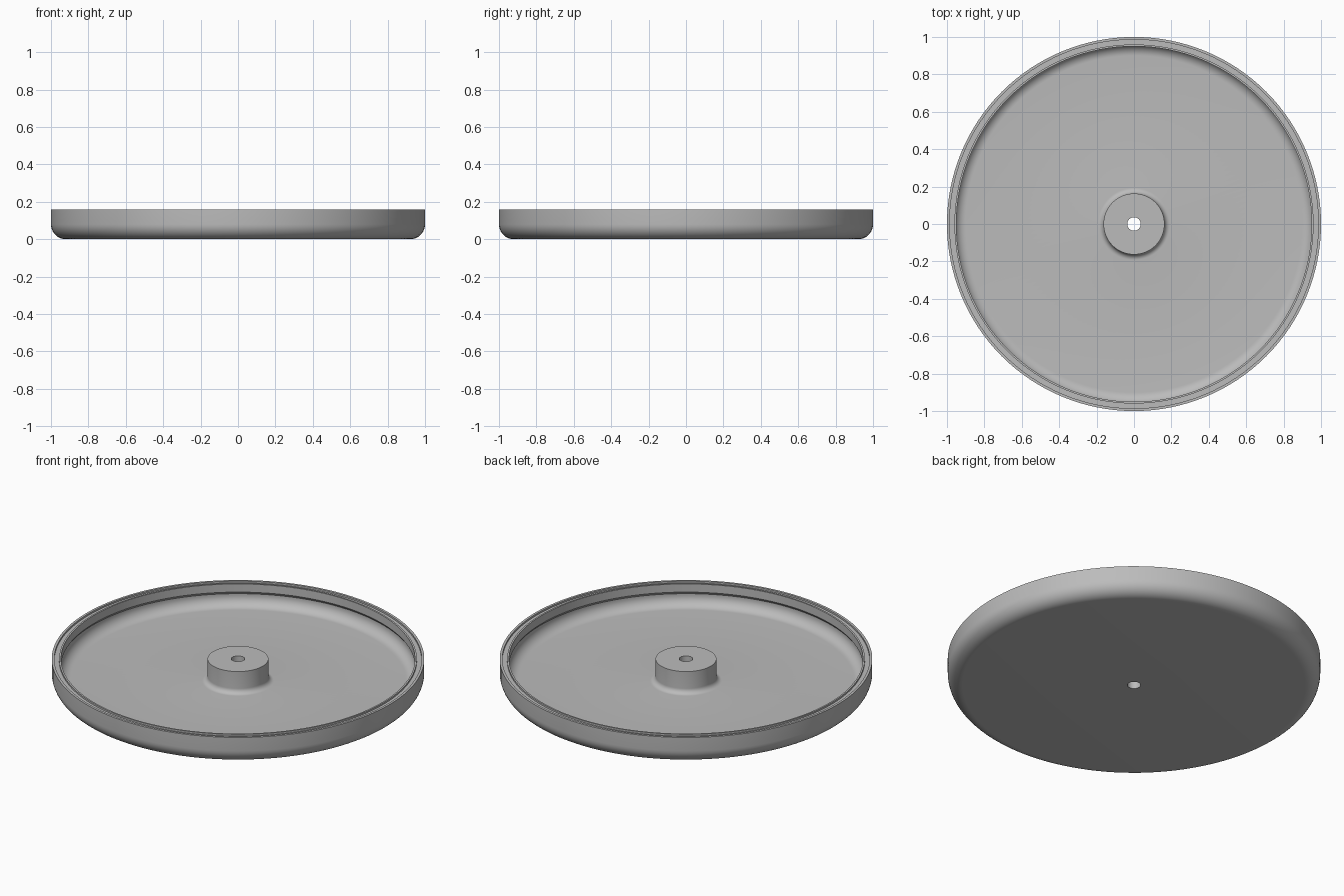
import bpy, bmesh, math

cube = bpy.data.objects.get("Cube")
if cube:
    bpy.data.objects.remove(cube, do_unlink=True)

SEGMENTS = 128


def arc(cx, cz, radius, start, end, steps=10):
    """Points along a fillet in the radius/height plane, angles in degrees."""
    pts = []
    for i in range(steps + 1):
        a = math.radians(start + (end - start) * i / steps)
        pts.append((cx + radius * math.cos(a), cz + radius * math.sin(a)))
    return pts


def lathe(name, profile, material):
    """Turn a closed profile around the z axis."""
    bm = bmesh.new()
    verts = [bm.verts.new((r, 0, z)) for r, z in profile]
    edges = [bm.edges.new((v, verts[(i + 1) % len(verts)])) for i, v in enumerate(verts)]
    bmesh.ops.spin(bm, geom=verts + edges, axis=(0, 0, 1), cent=(0, 0, 0),
                   angle=math.tau, steps=SEGMENTS, use_merge=True)
    bmesh.ops.remove_doubles(bm, verts=bm.verts, dist=1e-5)
    bmesh.ops.recalc_face_normals(bm, faces=bm.faces)
    mesh = bpy.data.meshes.new(name)
    bm.to_mesh(mesh)
    bm.free()
    mesh.materials.append(material)
    obj = bpy.data.objects.new(name, mesh)
    bpy.context.collection.objects.link(obj)
    bpy.ops.object.select_all(action='DESELECT')
    obj.select_set(True)
    bpy.context.view_layer.objects.active = obj
    bpy.ops.object.shade_smooth_by_angle(angle=math.radians(30))
    return obj


# Plain grey material
grey = bpy.data.materials.new("grey")
grey.use_nodes = True
colour = (0.5, 0.5, 0.5, 1)
grey.diffuse_color = colour
grey.node_tree.nodes["Principled BSDF"].inputs["Base Color"].default_value = colour

top, floor, bore, hub = 0.16, 0.03, 0.036, 0.163

# Underside and rounded outer wall
profile = [(bore, 0)] + arc(0.92, 0.08, 0.08, -90, 0)
# Rim with a shallow groove and an inner lip
profile += [(1, top), (0.986, top), (0.986, top - 0.01), (0.96, top - 0.01),
            (0.96, top), (0.95, top), (0.95, 0.112), (0.96, 0.098)]
# Inner fillet down to the floor, then up around the hub
profile += arc(0.9, floor + 0.06, 0.06, 0, -90)
profile += arc(hub + 0.03, floor + 0.03, 0.03, 270, 180, 8)
profile += [(hub, top), (bore, top)]

lathe("round_tray_with_hub", profile, grey)
